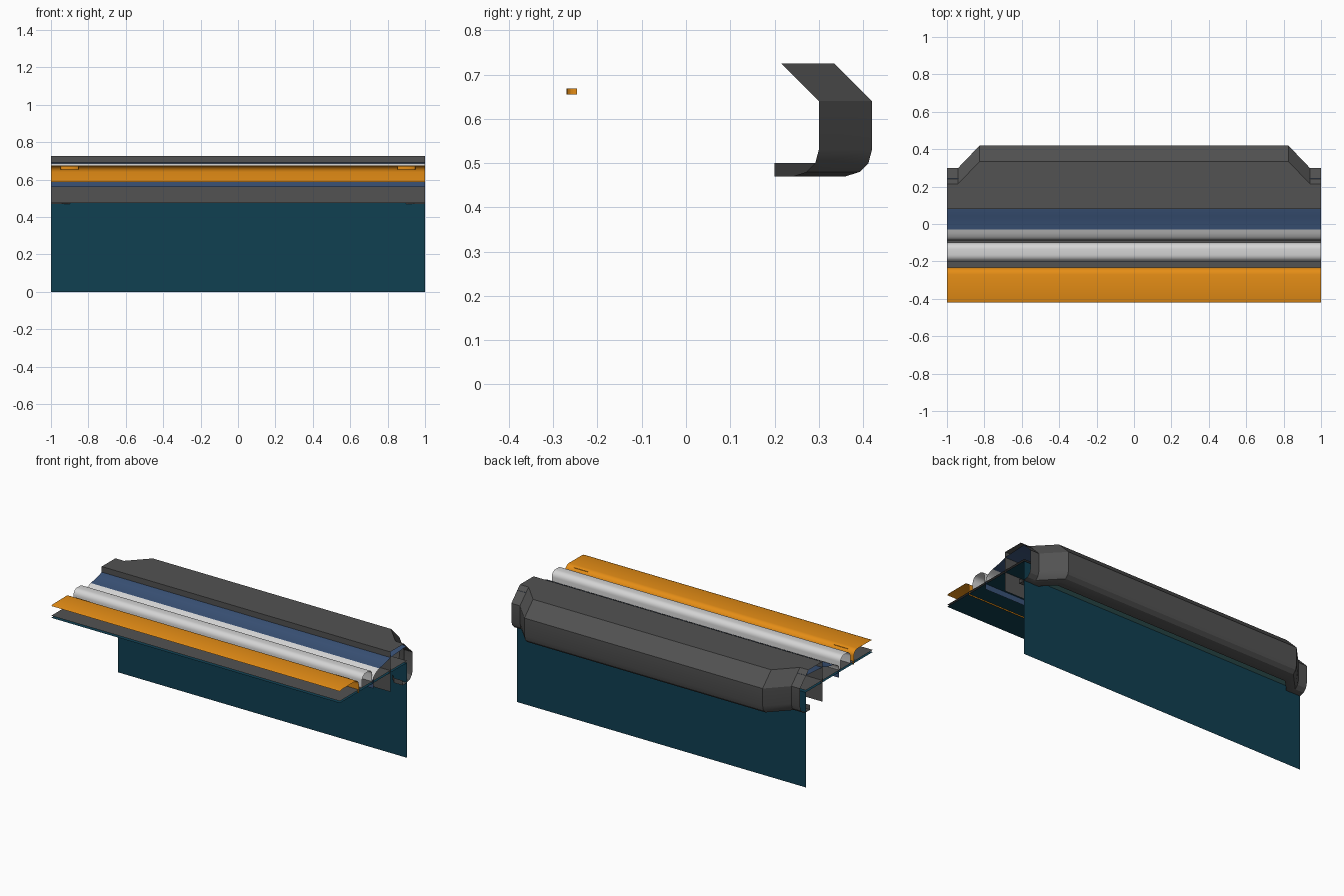
import bpy, math

cube = bpy.data.objects.get("Cube")
if cube:
    bpy.data.objects.remove(cube, do_unlink=True)


def material(name, rgb):
    m = bpy.data.materials.new(name)
    m.use_nodes = True
    m.diffuse_color = (*rgb, 1)
    m.node_tree.nodes["Principled BSDF"].inputs["Base Color"].default_value = (*rgb, 1)
    return m


teal = material("dark teal", (0.005, 0.05, 0.083))
pale_teal = material("pale teal", (0.08, 0.24, 0.24))
gray = material("dark gray", (0.085, 0.085, 0.085))
white = material("light gray", (0.66, 0.66, 0.66))
blue = material("slate blue", (0.042, 0.085, 0.185))
orange = material("orange", (0.79, 0.27, 0.008))


def add_mesh(name, verts, faces, mat, smooth=30):
    me = bpy.data.meshes.new(name)
    me.from_pydata(verts, [], faces)
    me.materials.append(mat)
    ob = bpy.data.objects.new(name, me)
    bpy.context.collection.objects.link(ob)
    bpy.ops.object.select_all(action="DESELECT")
    ob.select_set(True)
    bpy.context.view_layer.objects.active = ob
    if smooth:
        bpy.ops.object.shade_smooth_by_angle(angle=math.radians(smooth))
    return ob


def loft(name, rows, mat, smooth=30):
    """Open sheet joining equal-length (x, y, z) rows."""
    n = len(rows[0])
    verts = [p for row in rows for p in row]
    faces = [(r * n + i, (r + 1) * n + i, (r + 1) * n + i + 1, r * n + i + 1)
             for r in range(len(rows) - 1) for i in range(n - 1)]
    return add_mesh(name, verts, faces, mat, smooth)


def sheet(name, profile, mat, smooth=30):
    """Open (y, z) profile swept along the full length."""
    return loft(name, [[(x, y, z) for y, z in profile] for x in (-1, 1)], mat, smooth)


def arc(cy, cz, ry, rz, start, end, steps=6):
    angles = [math.radians(start + (end - start) * i / steps) for i in range(steps + 1)]
    return [(cy + ry * math.cos(a), cz + rz * math.sin(a)) for a in angles]


# Wall and the two shelf sheets
sheet("wall", [(0.243, 0.595), (0.243, 0)], teal)
sheet("shelf_underside", [(-0.42, 0.595), (0.243, 0.595)], teal)
sheet("shelf_top", [(-0.42, 0.608), (0.243, 0.608)], gray)

# Front cover with a rounded rear edge that drops through the shelf
sheet("front_cover", [(-0.42, 0.669), (-0.405, 0.674), (-0.27, 0.675)]
      + arc(-0.27, 0.64, 0.037, 0.035, 75, 0, 5) + [(-0.233, 0.587)], orange)

# Finger grips under the front cover
for side, x in (("left", 0.9), ("right", -0.9)):
    outline = [(x - 0.048, -0.246)] + [
        (x + px, py) for px, py in arc(0, -0.255, 0.048, 0.015, 180, 360, 8)] + [(x + 0.048, -0.246)]
    n = len(outline)
    verts = [(px, py, z) for z in (0.655, 0.669) for px, py in outline]
    faces = [tuple(reversed(range(n)))]
    faces += [(i, (i + 1) % n, n + (i + 1) % n, n + i) for i in range(n)]
    add_mesh(side + "_grip", verts, faces, orange)

# Rounded white rail
sheet("rail", [(-0.2, 0.608)] + arc(-0.165, 0.652, 0.035, 0.035, 180, 90)
      + arc(-0.135, 0.652, 0.035, 0.035, 90, 0) + [(-0.1, 0.608)], white, 40)

# Curved lip and blue deck running under the rear hood
sheet("deck_lip", [(-0.088, 0.608), (-0.085, 0.63), (-0.07, 0.645),
                   (-0.05, 0.656), (-0.03, 0.664)], white, 40)
sheet("deck", [(-0.03, 0.664), (0, 0.668), (0.04, 0.677), (0.08, 0.69), (0.243, 0.7)], blue)
sheet("deck_front_plate", [(-0.088, 0.56), (-0.088, 0.615)], blue)

# Hood: upright plate, roof and rear bulge that steps forward at both ends
sheet("hood_front_plate", [(0.08, 0.475), (0.08, 0.725)], gray)
bulge = [(0.335, 0.725), (0.42, 0.64), (0.42, 0.53), (0.412, 0.5),
         (0.392, 0.48), (0.36, 0.47), (0.32, 0.47), (0.32, 0.5)]
plan = [(-1, -0.12), (-0.94, -0.12), (-0.825, 0), (0.825, 0), (0.94, -0.12), (1, -0.12)]
loft("hood", [[(x, 0.08, 0.725)] + [(x, y + dy, z) for y, z in bulge]
              for x, dy in plan], gray, 25)

# Strip closing the gap between wall and hood
loft("gap_strip", [[(x, 0.243, 0.5), (x, y, 0.5)]
                   for x, y in ((-0.9, 0.244), (-0.825, 0.32), (0.825, 0.32), (0.9, 0.244))],
     pale_teal, 0)
